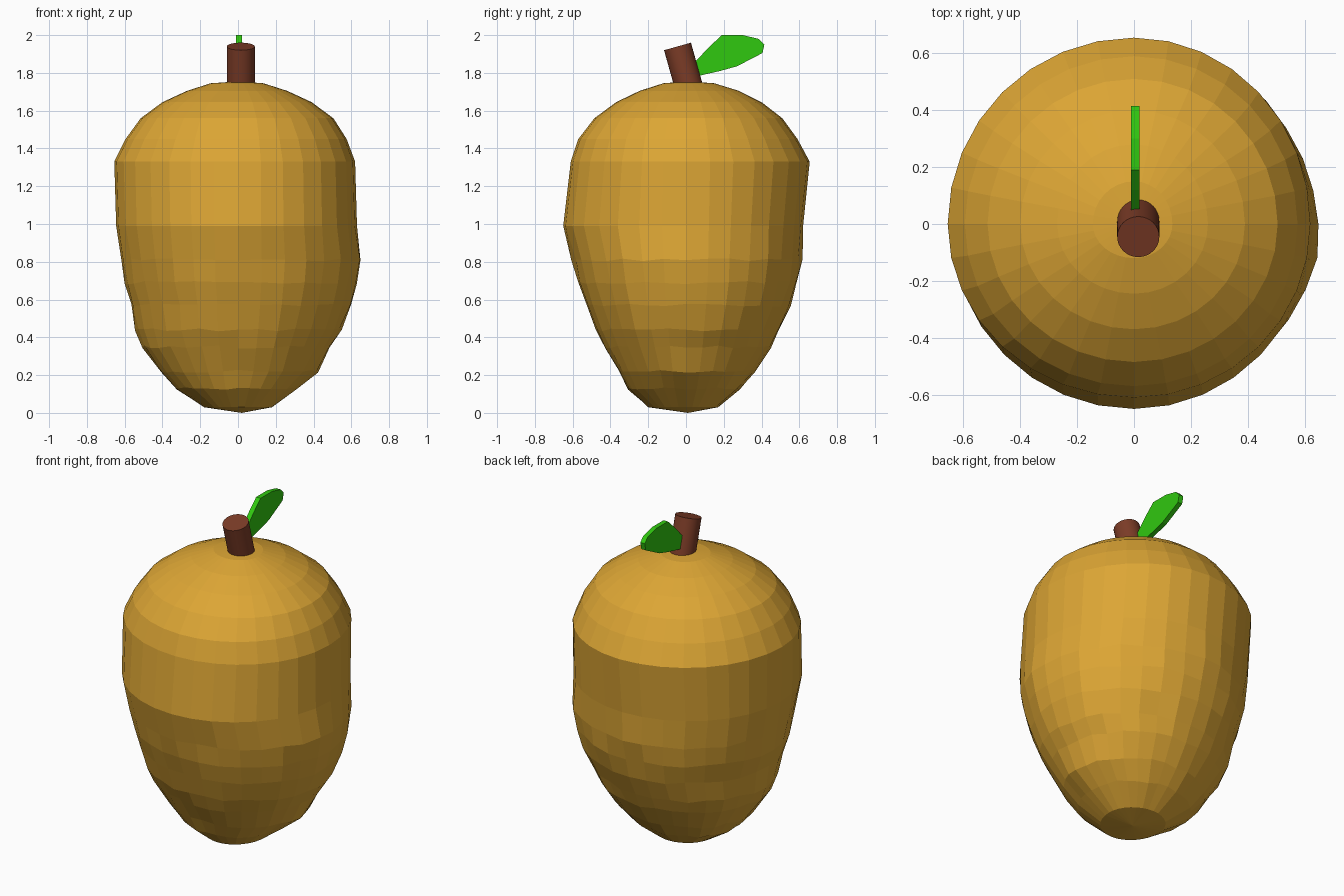
import bpy, bmesh, math, random
from mathutils import Vector

if "Cube" in bpy.data.objects:
    bpy.data.objects.remove(bpy.data.objects["Cube"])

random.seed(4)
SEGMENTS = 32


def finish(name, bm, color):
    bmesh.ops.recalc_face_normals(bm, faces=bm.faces)
    mesh = bpy.data.meshes.new(name)
    bm.to_mesh(mesh)
    bm.free()
    mat = bpy.data.materials.new(name + "_color")
    mat.diffuse_color = (*color, 1)
    mat.use_nodes = True
    mat.node_tree.nodes["Principled BSDF"].inputs["Base Color"].default_value = mat.diffuse_color
    mesh.materials.append(mat)
    obj = bpy.data.objects.new(name, mesh)
    bpy.context.collection.objects.link(obj)
    return obj


# Fruit body: rings of height and reach to left, right, front, back
rings = [
    (0.03, 0.18, 0.18, 0.20, 0.17),
    (0.13, 0.33, 0.31, 0.31, 0.29),
    (0.22, 0.41, 0.42, 0.36, 0.37),
    (0.35, 0.50, 0.49, 0.43, 0.45),
    (0.44, 0.54, 0.55, 0.48, 0.49),
    (0.57, 0.56, 0.60, 0.53, 0.55),
    (0.69, 0.60, 0.63, 0.57, 0.59),
    (0.81, 0.615, 0.65, 0.60, 0.61),
    (0.99, 0.645, 0.63, 0.65, 0.62),
    (1.33, 0.655, 0.62, 0.61, 0.655),
    (1.45, 0.595, 0.575, 0.57, 0.59),
    (1.56, 0.515, 0.505, 0.485, 0.51),
    (1.645, 0.40, 0.39, 0.37, 0.40),
    (1.705, 0.27, 0.26, 0.245, 0.28),
    (1.745, 0.145, 0.135, 0.12, 0.15),
]
bm = bmesh.new()
loops = []
for z, left, right, front, back in rings:
    lumpy = 0.1 < z < 0.9
    loop = []
    for i in range(SEGMENTS):
        a = math.tau * i / SEGMENTS
        c, s = math.cos(a), math.sin(a)
        k = 1 + (random.uniform(-0.012, 0.012) if lumpy else 0)
        dz = random.uniform(-0.008, 0.008) if lumpy else 0
        loop.append(bm.verts.new((c * k * (right if c > 0 else left),
                                  s * k * (back if s > 0 else front), z + dz)))
    loops.append(loop)
bottom = bm.verts.new((0.02, 0.01, 0))
top = bm.verts.new((0, 0.01, 1.755))
for i in range(SEGMENTS):
    j = (i + 1) % SEGMENTS
    for low, high in zip(loops, loops[1:]):
        bm.faces.new((low[i], low[j], high[j], high[i]))
    bm.faces.new((bottom, loops[0][j], loops[0][i]))
    bm.faces.new((top, loops[-1][i], loops[-1][j]))
finish("fruit_body", bm, (0.72, 0.38, 0.035))

# Tilted stem
start, end = Vector((0.015, 0.025, 1.69)), Vector((0.015, -0.045, 1.94))
bm = bmesh.new()
bmesh.ops.create_cone(bm, cap_ends=True, segments=32, radius1=0.074,
                      radius2=0.074, depth=(end - start).length)
stem = finish("stem", bm, (0.2, 0.045, 0.02))
stem.location = (start + end) / 2
stem.rotation_euler = (end - start).to_track_quat('Z', 'Y').to_euler()
bpy.ops.object.select_all(action='DESELECT')
bpy.context.view_layer.objects.active = stem
stem.select_set(True)
bpy.ops.object.shade_smooth_by_angle(angle=math.radians(30))

# Flat upright leaf, extruded from its outline
outline = [(0.07, 1.785), (0.18, 1.81), (0.27, 1.835), (0.405, 1.905),
           (0.415, 1.95), (0.385, 1.98), (0.30, 2.0), (0.19, 2.0),
           (0.12, 1.935), (0.05, 1.86)]
bm = bmesh.new()
face = bm.faces.new([bm.verts.new((-0.01, y, z)) for y, z in outline])
extruded = bmesh.ops.extrude_face_region(bm, geom=[face])
verts = [g for g in extruded["geom"] if isinstance(g, bmesh.types.BMVert)]
bmesh.ops.translate(bm, verts=verts, vec=(0.03, 0, 0))
finish("leaf", bm, (0.03, 0.58, 0.005))
